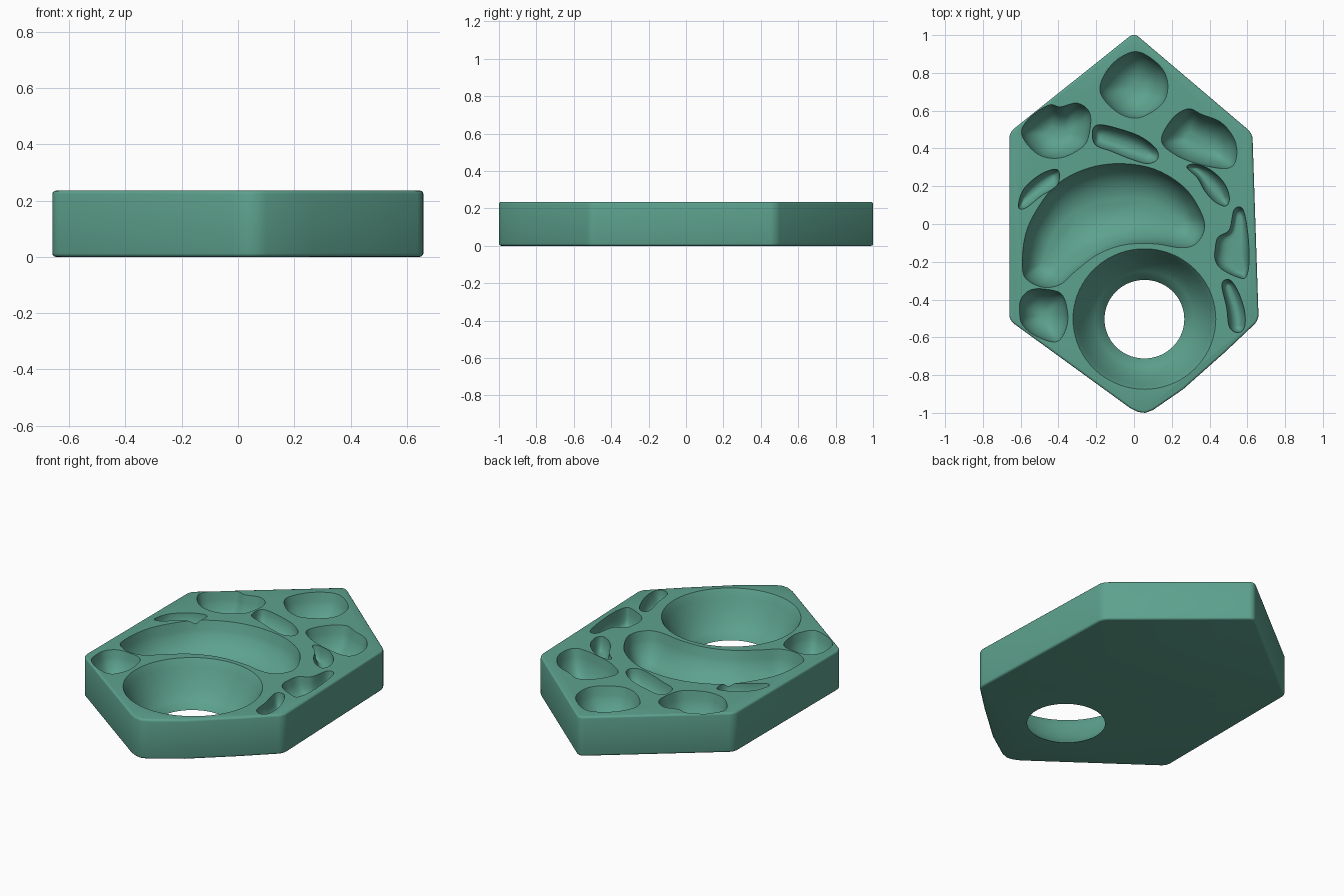
import bpy, bmesh, math
from mathutils import Vector

if "Cube" in bpy.data.objects:
    bpy.data.objects.remove(bpy.data.objects["Cube"])

H = 0.235   # slab height

teal = bpy.data.materials.new("teal")
teal.diffuse_color = (0.11, 0.36, 0.27, 1)
teal.use_nodes = True
teal.node_tree.nodes["Principled BSDF"].inputs["Base Color"].default_value = teal.diffuse_color


def smooth(pts, closed=True, n=6):
    """Catmull-Rom curve through a few points."""
    p = [Vector(q) for q in pts]
    if len(p) == 1:
        return p
    N, out = len(p), []
    at = (lambda i: p[i % N]) if closed else (lambda i: p[max(0, min(N - 1, i))])
    for i in range(N if closed else N - 1):
        a, b, c, d = at(i - 1), at(i), at(i + 1), at(i + 2)
        for k in range(n):
            t = k / n
            out.append(0.5 * (2 * b + (c - a) * t + (2 * a - 5 * b + 4 * c - d) * t * t
                              + (3 * b - a - 3 * c + d) * t ** 3))
    if not closed:
        out.append(p[-1])
    return out


def nearest(q, line):
    best = line[0]
    for a, b in zip(line, line[1:]):
        ab = b - a
        t = max(0.0, min(1.0, (q - a).dot(ab) / max(ab.length_squared, 1e-12)))
        f = a + ab * t
        if (f - q).length < (best - q).length:
            best = f
    return best


def loft(outline, spine, rings):
    """Stack of outlines shrunk toward a spine: rings = (scale, z), top to bottom."""
    bm = bmesh.new()
    line = smooth(spine, False, 10)
    near = [nearest(q, line) for q in outline]
    loops = []
    for s, z in rings:
        row = []
        for q, c in zip(outline, near):
            p = c + (q - c) * s
            row.append(bm.verts.new((p.x, p.y, z)))
        loops.append(row)
    N = len(outline)
    for u, v in zip(loops, loops[1:]):
        for i in range(N):
            j = (i + 1) % N
            bm.faces.new((u[i], v[i], v[j], u[j]))
    bm.faces.new(loops[0])
    bm.faces.new(loops[-1][::-1])
    return bm


def finish(bm, name):
    bm.normal_update()
    if bm.calc_volume(signed=True) < 0:
        bmesh.ops.reverse_faces(bm, faces=bm.faces)
    me = bpy.data.meshes.new(name)
    bm.to_mesh(me)
    bm.free()
    ob = bpy.data.objects.new(name, me)
    bpy.context.scene.collection.objects.link(ob)
    return ob


def volume(me):
    bm = bmesh.new()
    bm.from_mesh(me)
    v = bm.calc_volume(signed=True) if bm.faces else 0
    bm.free()
    return v


def carve(cutter):
    """Subtract one cutter, keeping the first solver with a sound result."""
    cutter.hide_render = True
    before, cut = volume(slab.data), volume(cutter.data)
    for solver in ('EXACT', 'MANIFOLD', 'FLOAT'):
        mod = slab.modifiers.new("well", 'BOOLEAN')
        mod.operation = 'DIFFERENCE'
        mod.solver = solver
        mod.object = cutter
        bpy.context.view_layer.update()
        dg = bpy.context.evaluated_depsgraph_get()
        me = bpy.data.meshes.new_from_object(slab.evaluated_get(dg))
        slab.modifiers.remove(mod)
        if before - 1.05 * cut < volume(me) < before - 0.2 * cut:
            slab.data = me
            break
    bpy.data.objects.remove(cutter)


def well(outline, spine, depth, power=2.3):
    rings = [(1, H + 0.03), (1, H), (0.985, H - 0.008)]
    for s in (0.94, 0.88, 0.8, 0.7, 0.58, 0.45, 0.3, 0.15):
        rings.append((s, H - depth * (1 - s ** power) ** (1 / 1.6)))
    # keep ring heights strictly descending
    rings = rings[:3] + [r for r in rings[3:] if r[1] < H - 0.009]
    carve(finish(loft(smooth(outline), spine, rings), "well_cutter"))


# hexagonal slab with rounded corners
hexagon = [(0, 1.012), (-0.66, 0.485), (-0.66, -0.51), (-0.02, -0.975), (0.02, -0.995), (0.06, -1.0),
           (0.10, -0.985), (0.26, -0.875), (0.48, -0.68), (0.66, -0.51), (0.627, 0.48)]
bm = loft([Vector(p) for p in hexagon], [(0, 0)], [(1, H), (1, 0)])
corners = [e for e in bm.edges if abs(e.verts[0].co.z - e.verts[1].co.z) > 0.1
           and (abs(e.verts[0].co.x) > 0.6 or e.verts[0].co.y > 0.9)]
bmesh.ops.bevel(bm, geom=corners, offset=0.03, segments=4, profile=0.5, affect='EDGES')
rims = [e for e in bm.edges if abs(e.verts[0].co.z - e.verts[1].co.z) < 0.01]
bmesh.ops.bevel(bm, geom=rims, offset=0.012, segments=3, profile=0.5, affect='EDGES')
slab = finish(bm, "palette_slab")

# funnel hole through the slab
ring = [Vector((0.055 + 0.378 * math.cos(a), -0.503 + 0.372 * math.sin(a)))
        for a in (2 * math.pi * i / 72 for i in range(72))]
carve(finish(loft(ring, [(0.055, -0.505)],
                  [(1, H + 0.03), (1, H), (0.98, H - 0.012), (0.94, 0.19), (0.87, 0.135), (0.78, 0.08),
                   (0.68, 0.035), (0.56, 0.001), (0.54, -0.02)]), "hole_cutter"))
# large crescent
well([(-.59, -.24), (-.58, -.08), (-.53, .05), (-.42, .20), (-.26, .29), (-.08, .32), (.11, .29),
      (.27, .19), (.36, .05), (.37, -.04), (.32, -.11), (.24, -.125), (.11, -.105), (-.05, -.11),
      (-.19, -.16), (-.31, -.25), (-.39, -.32), (-.48, -.335), (-.56, -.30)],
     [(-.47, -.2), (-.37, -.02), (-.18, .08), (.05, .1), (.24, .02)], 0.18)
# four round wells
well([(-.18, .70), (-.145, .81), (-.06, .89), (.03, .91), (.135, .84), (.177, .757), (.165, .66),
      (.09, .59), (0, .56), (-.10, .60)], [(0, .73)], 0.17)
well([(-.595, .476), (-.55, .566), (-.45, .63), (-.39, .62), (-.30, .64), (-.235, .59), (-.235, .49),
      (-.27, .41), (-.39, .35), (-.51, .37)], [(-.44, .49), (-.37, .49)], 0.17)
well([(.145, .44), (.2, .555), (.285, .61), (.36, .58), (.465, .535), (.535, .44), (.54, .34),
      (.495, .295), (.37, .31), (.23, .36)], [(.29, .46), (.40, .41)], 0.17)
well([(-.605, -.476), (-.60, -.40), (-.55, -.35), (-.47, -.345), (-.38, -.375), (-.35, -.49),
      (-.37, -.58), (-.42, -.625), (-.525, -.59), (-.59, -.535)], [(-.48, -.48)], 0.15)
# narrow wells
well([(-.22, .49), (-.19, .525), (-.10, .51), (.03, .465), (.115, .40), (.125, .345), (.07, .32),
      (-.02, .345), (-.12, .385), (-.205, .42)], [(-.18, .46), (.07, .375)], 0.09)
well([(-.61, .115), (-.58, .19), (-.5, .26), (-.42, .29), (-.395, .265), (-.41, .20), (-.49, .15),
      (-.565, .09), (-.605, .08)], [(-.58, .13), (-.43, .25)], 0.08)
well([(.28, .30), (.32, .317), (.40, .29), (.475, .22), (.505, .14), (.485, .095), (.425, .12),
      (.375, .175), (.335, .245)], [(.33, .29), (.42, .2), (.475, .13)], 0.08)
well([(.465, -.32), (.505, -.295), (.55, -.355), (.585, -.46), (.585, -.545), (.55, -.575),
      (.505, -.545), (.49, -.44)], [(.50, -.33), (.54, -.45), (.55, -.54)], 0.08)
# flat-bottomed side well
well([(.43, -.13), (.445, -.07), (.505, -.03), (.53, .075), (.575, .08), (.60, -.03), (.61, -.185),
      (.595, -.275), (.56, -.285), (.465, -.24), (.43, -.19)],
     [(.56, .03), (.535, -.14), (.57, -.24)], 0.1, 4)

# material and shading
slab.data.materials.clear()
slab.data.materials.append(teal)
for f in slab.data.polygons:
    f.material_index = 0
bpy.context.view_layer.objects.active = slab
slab.select_set(True)
bpy.ops.object.shade_smooth_by_angle(angle=math.radians(35))
